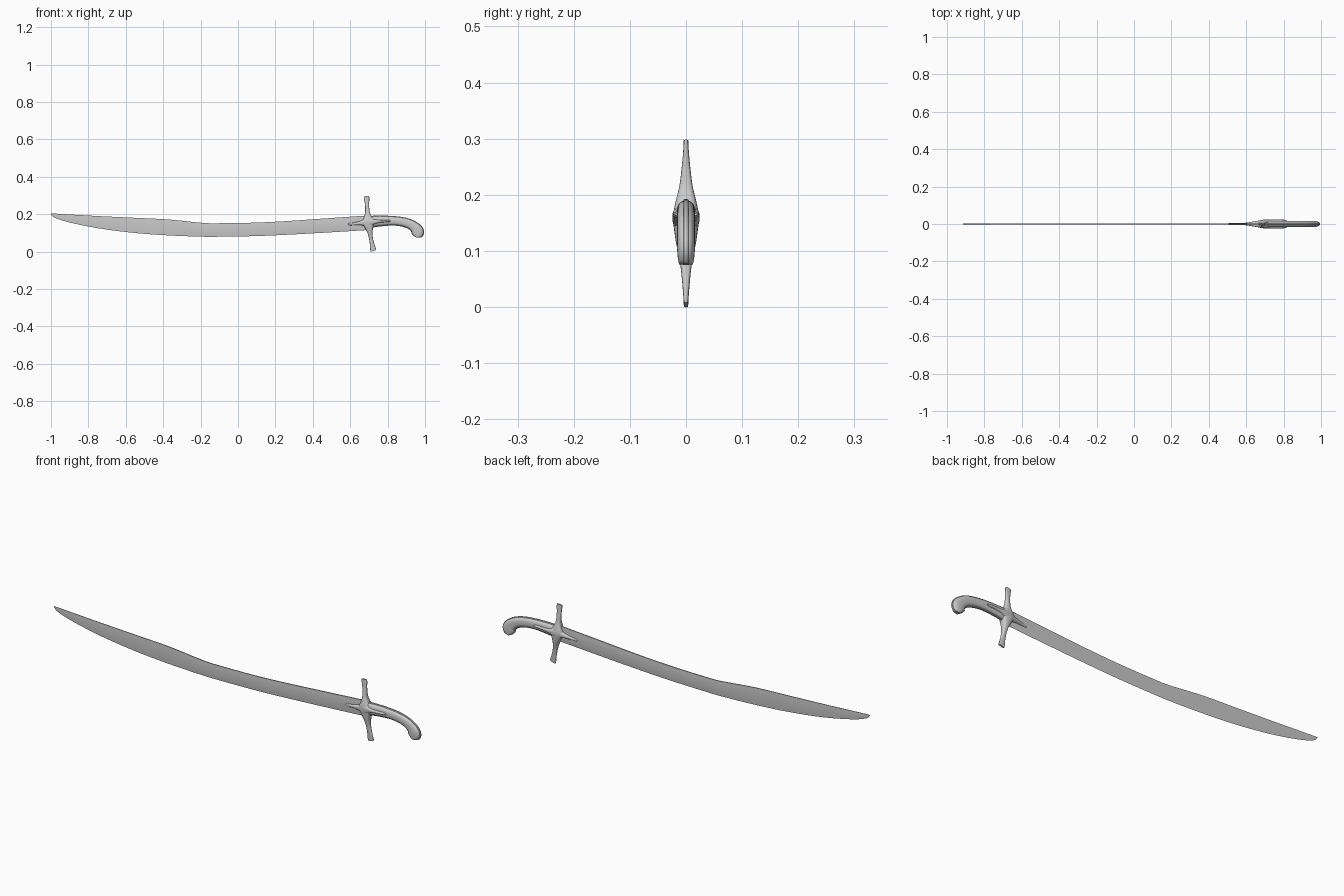
import bpy, bmesh, math
from mathutils import Vector

if "Cube" in bpy.data.objects:
    bpy.data.objects.remove(bpy.data.objects["Cube"])


def smooth_path(points, steps):
    """Catmull-Rom interpolation through station tuples."""
    pts = [Vector(p) for p in points]
    pts = [2 * pts[0] - pts[1]] + pts + [2 * pts[-1] - pts[-2]]
    out = []
    for i in range(1, len(pts) - 2):
        a, b, c, d = pts[i - 1:i + 3]
        for k in range(steps):
            t = k / steps
            out.append(0.5 * (2 * b + (c - a) * t + (2 * a - 5 * b + 4 * c - d) * t * t
                              + (3 * b - a - 3 * c + d) * t ** 3))
    return out + [pts[-2]]


def superellipse(n, e):
    """Unit section: e=2 is round, larger is boxier."""
    f = lambda v: math.copysign(abs(v) ** (2 / e), v)
    return [(f(math.cos(2 * math.pi * i / n)), f(math.sin(2 * math.pi * i / n))) for i in range(n)]


def loft(name, stations, section, steps=5, normal=None, angle=40):
    """Sweep a section along stations (x, z, half width in XZ, half depth in Y)."""
    path = smooth_path(stations, steps)
    bm = bmesh.new()
    rings = []
    for i, (x, z, w, d) in enumerate(path):
        p, q = path[max(i - 1, 0)], path[min(i + 1, len(path) - 1)]
        t = Vector((q[0] - p[0], q[1] - p[1])).normalized()
        nx, nz = normal or (-t.y, t.x)
        w, d = max(w, 0.0005), max(d, 0.0003)
        rings.append([bm.verts.new((x + nx * w * a, d * b, z + nz * w * a)) for a, b in section])
    n = len(section)
    for r, s in zip(rings, rings[1:]):
        for j in range(n):
            bm.faces.new((r[j], r[(j + 1) % n], s[(j + 1) % n], s[j]))
    bm.faces.new(rings[0])
    bm.faces.new(rings[-1])
    bmesh.ops.recalc_face_normals(bm, faces=bm.faces)
    mesh = bpy.data.meshes.new(name)
    bm.to_mesh(mesh)
    bm.free()
    ob = bpy.data.objects.new(name, mesh)
    bpy.context.collection.objects.link(ob)
    bpy.ops.object.select_all(action='DESELECT')
    ob.select_set(True)
    bpy.context.view_layer.objects.active = ob
    bpy.ops.object.shade_smooth_by_angle(angle=math.radians(angle))
    return ob


# Blade: (x, spine z, edge z, half thickness)
edges = [(-1.0, .204, .199, .0006), (-.98, .2035, .182, .001), (-.9, .199, .156, .0014),
         (-.74, .190, .124, .002), (-.55, .181, .100, .0025), (-.37, .172, .087, .003),
         (-.19, .154, .080, .0035), (-.10, .152, .080, .0035), (.08, .155, .083, .0035),
         (.25, .163, .090, .0038), (.47, .178, .102, .004), (.70, .194, .116, .004)]
half = [(1, .7), (.6, .95), (.2, 1), (-.2, .85), (-.6, .55)]
blade_section = half + [(-1, 0)] + [(a, -b) for a, b in reversed(half)]
loft("blade", [(x, (s + e) / 2, (s - e) / 2, t) for x, s, e, t in edges],
     blade_section, normal=(0, 1))

# Grip: two rounded scales around a slightly proud flat strap, curling to the pommel
grip = [(.69, .158, .033, .018), (.76, .164, .029, .017), (.83, .165, .0255, .016),
        (.885, .158, .0255, .016), (.925, .144, .027, .016), (.951, .124, .031, .016),
        (.960, .107, .035, .016), (.960, .091, .031, .015), (.958, .081, .021, .0135),
        (.957, .076, .006, .012)]
loft("grip_scales", [(x, z, w - .003, d) for x, z, w, d in grip], superellipse(28, 2.5))
loft("grip_strap", [(x, z, w, .005) for x, z, w, d in grip], superellipse(20, 8))

# Crossguard: vertical quillons, slim with flared ends, swelling at the middle
quillons = [(.687, .297, .0135, .004), (.688, .285, .0145, .0045), (.690, .25, .011, .0075),
            (.692, .215, .012, .012), (.694, .19, .019, .018), (.697, .16, .033, .023),
            (.702, .125, .021, .0195), (.706, .10, .013, .015), (.711, .07, .0105, .0095),
            (.718, .035, .0125, .006), (.722, .014, .0155, .0045), (.725, .004, .0145, .004)]
loft("guard_quillons", quillons, superellipse(24, 3))

# Langets: pointed tongues lying over blade and grip
langets = [(.588, .146, .002, .005), (.595, .147, .006, .0065), (.62, .149, .0075, .010),
           (.655, .153, .011, .016), (.697, .158, .024, .023), (.735, .161, .012, .0245),
           (.77, .163, .0075, .024), (.805, .1645, .0065, .0225), (.816, .165, .002, .021)]
loft("guard_langets", langets, superellipse(24, 3))
